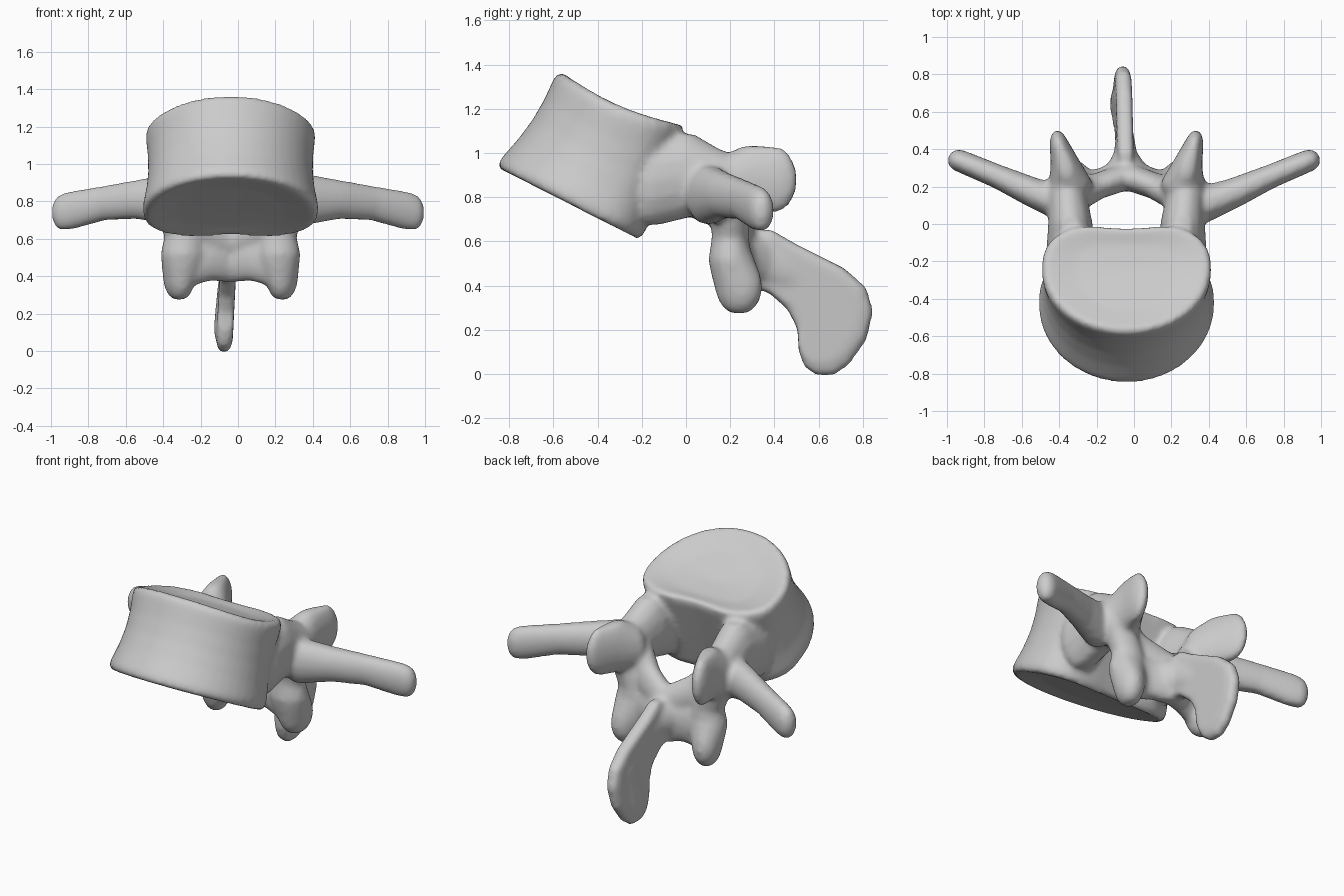
import bpy, bmesh, math
from mathutils import Vector, Matrix

cube = bpy.data.objects.get("Cube")
if cube:
    bpy.data.objects.remove(cube, do_unlink=True)

bm = bmesh.new()
MID = -0.04  # the bone is slightly off centre


def ellipsoid_points(station):
    x, y, z, rx, ry, rz, turn = station
    m = Matrix.Translation((x, y, z)) @ Matrix.Rotation(turn, 4, "Z")
    pts = []
    for j in range(1, 8):
        lat = math.pi * (j / 8 - 0.5)
        for i in range(14):
            lon = 2 * math.pi * i / 14
            pts.append(m @ Vector((rx * math.cos(lat) * math.cos(lon),
                                   ry * math.cos(lat) * math.sin(lon), rz * math.sin(lat))))
    return pts


def chain(stations):
    """Rounded limb: hulls around successive ellipsoids (x, y, z, rx, ry, rz, turn about z)."""
    for a, b in zip(stations, stations[1:]):
        part = bmesh.new()
        for p in ellipsoid_points(a) + ellipsoid_points(b):
            part.verts.new(p)
        bmesh.ops.convex_hull(part, input=part.verts[:])
        loose = [v for v in part.verts if not v.link_faces]
        bmesh.ops.delete(part, geom=loose, context="VERTS")
        temp = bpy.data.meshes.new("limb")
        part.to_mesh(temp)
        part.free()
        bm.from_mesh(temp)
        bpy.data.meshes.remove(temp)


def both_sides(stations, mid=MID):
    for s in (1, -1):
        chain([(mid + s * p[0], *p[1:6], s * p[6]) for p in stations])


def loft(rings):
    loops = [[bm.verts.new(p) for p in r] for r in rings]
    n = len(loops[0])
    for a, b in zip(loops, loops[1:]):
        for i in range(n):
            bm.faces.new((a[i], a[(i + 1) % n], b[(i + 1) % n], b[i]))
    bm.faces.new(loops[0][::-1])
    bm.faces.new(loops[-1])


def body_ring(t, scale):
    waist = math.sin(math.pi * t)
    front = Vector((-0.87, 0.94)).lerp(Vector((-0.58, 1.38)), t) + Vector((0.03, -0.01)) * waist
    back = Vector((-0.17, 0.585)).lerp(Vector((0.03, 1.12)), t)
    half = 0.48 - 0.02 * t - 0.03 * waist
    pts = []
    for i in range(48):
        a = 2 * math.pi * i / 48
        c, s = math.cos(a), math.sin(a)
        power = 0.75 if s > 0 else 1
        x = math.copysign(abs(c) ** power, c) * scale
        u = math.copysign(abs(s) ** power, s) * scale
        if s > 0:  # hollow back wall
            u -= 0.16 * scale * s * math.exp(-(x / 0.5) ** 2)
        f = 0.6 + u * (0.4 if u > 0 else 0.6)
        p = front.lerp(back, f)
        sag = 0.04 * t * math.sin(math.pi * f)
        pts.append((MID + half * x, p.x - sag * 0.45, p.y - sag * 0.9))
    return pts


# Main drum with dished ends
loft([body_ring(t, s) for t, s in (
    (0.05, 0.05), (0.04, 0.6), (0.01, 0.85), (0, 0.93), (0.03, 0.98), (0.09, 1), (0.3, 1),
    (0.5, 1), (0.7, 1), (0.91, 1), (0.97, 0.98), (1, 0.93), (0.99, 0.85), (0.96, 0.6),
    (0.95, 0.05))])

# Pedicles
both_sides([(0.3, -0.16, 0.87, 0.13, 0.1, 0.21, 0),
            (0.3, 0.0, 0.9, 0.12, 0.1, 0.2, 0),
            (0.31, 0.1, 0.875, 0.11, 0.09, 0.165, 0),
            (0.32, 0.2, 0.83, 0.11, 0.1, 0.16, 0)])

# Side wings
both_sides([(0.36, 0.1, 0.81, 0.1, 0.1, 0.14, 0.4),
            (0.52, 0.16, 0.81, 0.08, 0.083, 0.11, 0.4),
            (0.72, 0.25, 0.79, 0.06, 0.066, 0.095, 0.4),
            (0.9, 0.325, 0.75, 0.07, 0.062, 0.105, 0.4),
            (0.938, 0.34, 0.74, 0.06, 0.06, 0.1, 0.4)], 0)

# Upper joint lobes
both_sides([(0.3, 0.2, 0.85, 0.12, 0.09, 0.15, -0.2),
            (0.325, 0.3, 0.88, 0.08, 0.11, 0.165, -0.2),
            (0.355, 0.395, 0.88, 0.054, 0.112, 0.155, -0.2)])

# Lower joint lobes
both_sides([(0.32, 0.2, 0.78, 0.09, 0.09, 0.1, 0),
            (0.25, 0.2, 0.62, 0.1, 0.085, 0.1, 0),
            (0.255, 0.2, 0.52, 0.12, 0.1, 0.12, 0),
            (0.275, 0.24, 0.395, 0.085, 0.11, 0.13, -0.3)])

# Arch plates meeting at the middle, an upper and a lower row
both_sides([(0.27, 0.15, 0.79, 0.1, 0.08, 0.13, 0),
            (0.16, 0.2, 0.67, 0.08, 0.065, 0.12, 0.3),
            (0, 0.255, 0.59, 0.06, 0.075, 0.11, 0)])
both_sides([(0.26, 0.2, 0.49, 0.08, 0.075, 0.16, 0),
            (0.12, 0.23, 0.51, 0.08, 0.07, 0.14, 0.2),
            (0, 0.28, 0.5, 0.06, 0.08, 0.14, 0)])

# Rear blade
outline = [(0.24, 0.4), (0.37, 0.37), (0.46, 0.29), (0.505, 0.2), (0.51, 0.1), (0.535, 0.03),
           (0.59, -0.01), (0.67, -0.01), (0.74, 0.04), (0.82, 0.15), (0.85, 0.28), (0.82, 0.39),
           (0.72, 0.48), (0.6, 0.54), (0.48, 0.6), (0.38, 0.66), (0.24, 0.64)]
centre = Vector((0.5, 0.4))


def blade_ring(side, scale):
    pts = []
    for p in outline:
        q = centre.lerp(Vector(p), scale)
        lean = -0.045 - 0.05 * (0.6 - q.y)
        pts.append((lean + side, q.x, q.y))
    return pts


loft([blade_ring(x, s) for x, s in (
    (-0.044, 0.84), (-0.032, 0.96), (0, 1), (0.032, 0.96), (0.044, 0.84))])
chain([(-0.04, 0.28, 0.53, 0.12, 0.07, 0.12, 0), (-0.045, 0.36, 0.51, 0.065, 0.06, 0.11, 0),
       (-0.05, 0.5, 0.45, 0.045, 0.05, 0.1, 0)])
chain([(-0.065, 0.68, 0.3, 0.048, 0.11, 0.13, 0), (-0.08, 0.64, 0.12, 0.05, 0.1, 0.1, 0)])

mesh = bpy.data.meshes.new("vertebra")
bm.to_mesh(mesh)
bm.free()
bone = bpy.data.objects.new("vertebra", mesh)
bpy.context.collection.objects.link(bone)

# Bone colour
mat = bpy.data.materials.new("bone grey")
mat.use_nodes = True
grey = (0.6, 0.6, 0.6, 1)
mat.diffuse_color = grey
mat.node_tree.nodes["Principled BSDF"].inputs["Base Color"].default_value = grey
mesh.materials.append(mat)

# Fuse the parts and soften the joins
fuse = bone.modifiers.new("fuse", "REMESH")
fuse.mode = "VOXEL"
fuse.voxel_size = 0.015
fuse.use_smooth_shade = True
soften = bone.modifiers.new("soften", "SMOOTH")
soften.factor = 0.5
soften.iterations = 10
